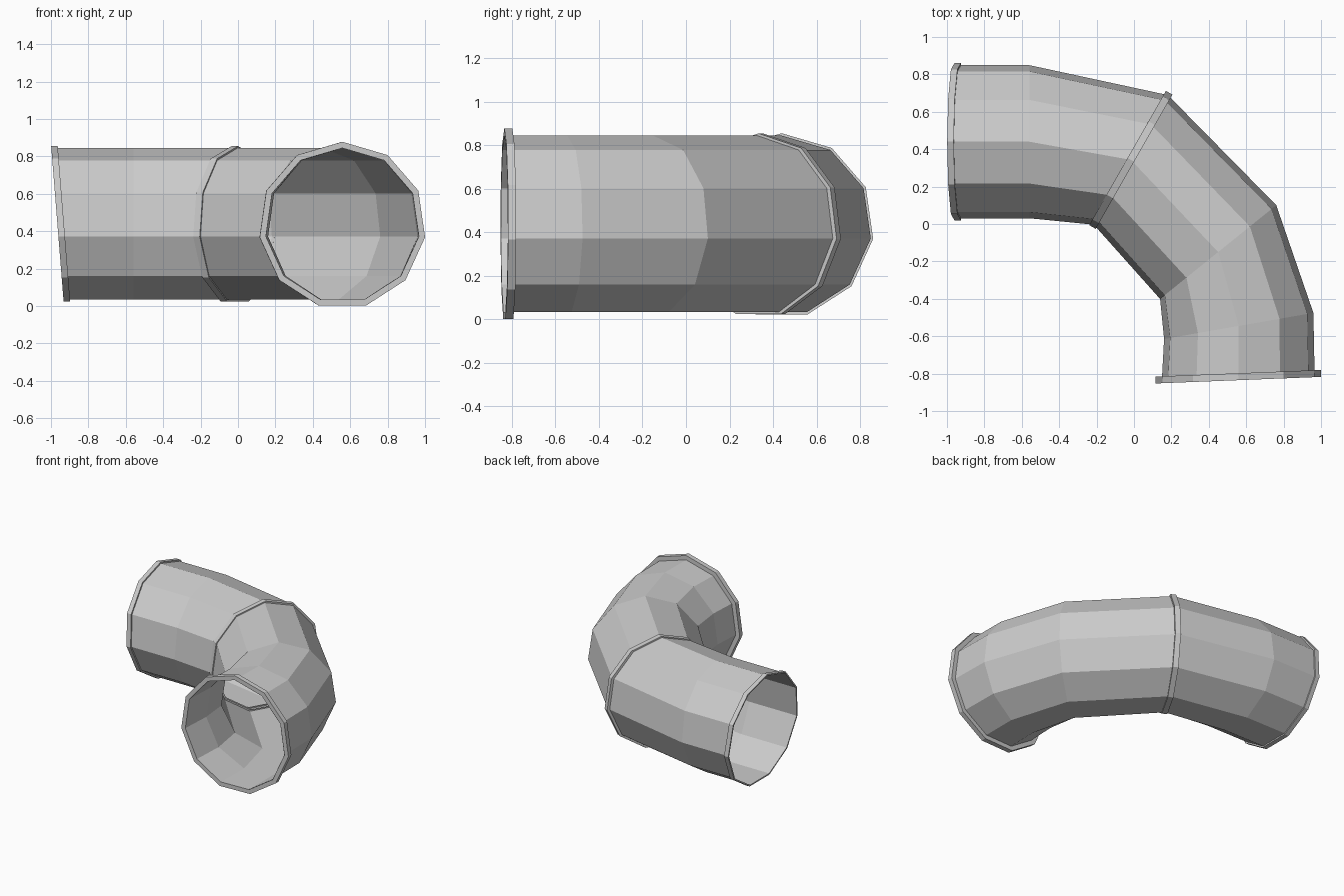
import bpy, bmesh, math
from mathutils import Vector

if "Cube" in bpy.data.objects:
    bpy.data.objects.remove(bpy.data.objects["Cube"])

SIDES = 11


def ring(center, outer_dir, radius, tilt=0.0, width=1.0):
    """Cross-section polygon: outer_dir points to the outside of the bend."""
    c = Vector(center)
    side = Vector((outer_dir[0], outer_dir[1], 0)).normalized()
    up = Vector((tilt, 0, 1))
    pts = []
    for i in range(SIDES):
        a = 2 * math.pi * i / SIDES
        pts.append(c + radius * (math.cos(a) * up + math.sin(a) * width * side))
    return pts


def skin(name, rings):
    """Bridge successive rings into a flat-shaded surface."""
    bm = bmesh.new()
    loops = [[bm.verts.new(p) for p in r] for r in rings]
    for a, b in zip(loops, loops[1:]):
        for i in range(SIDES):
            j = (i + 1) % SIDES
            bm.faces.new((a[i], b[i], b[j], a[j]))
    mesh = bpy.data.meshes.new(name)
    bm.to_mesh(mesh)
    bm.free()
    obj = bpy.data.objects.new(name, mesh)
    bpy.context.collection.objects.link(obj)
    return obj


def flange(name, start, end, outer_dir, inner, outer, tilt=0.0, width=1.0):
    """Raised band around the pipe between two plane centres."""
    steps = [(start, inner), (start, outer), (end, outer), (end, inner)]
    skin(name, [ring(c, outer_dir, r, tilt, width) for c, r in steps])


Z, R = 0.431, 0.4135
TILT = -0.08

# bent pipe body
skin("pipe_body", [
    ring((-0.965, 0.44, Z), (0, 1), R, TILT),
    ring((-0.56, 0.44, Z), (0, 1), R),
    ring((-0.017, 0.343, Z), (0.40, 0.70), R, 0, 0.975),
    ring((0.45, -0.15, Z), (0.62, 0.50), R, 0, 0.975),
    ring((0.56, -0.545, Z), (0.80, 0.14), R, 0, 0.99),
    ring((0.557, -0.835, Z), (0.88, 0.035), R),
])

# slanted rim on the left opening
flange("left_rim", (-0.965, 0.44, Z), (-0.93, 0.44, Z), (0, 1),
       R, 0.4245, TILT)

# collar at the middle joint
n = Vector((0.868, -0.496, 0)) * 0.02
mid = Vector((-0.017, 0.343, Z))
flange("middle_collar", mid - n, mid + n, (0.40, 0.70), R - 0.01, 0.424, 0, 0.985)

# wide rim on the front opening
flange("front_rim", (0.557, -0.798, Z), (0.558, -0.835, Z), (0.88, 0.035),
       R, 0.447)
